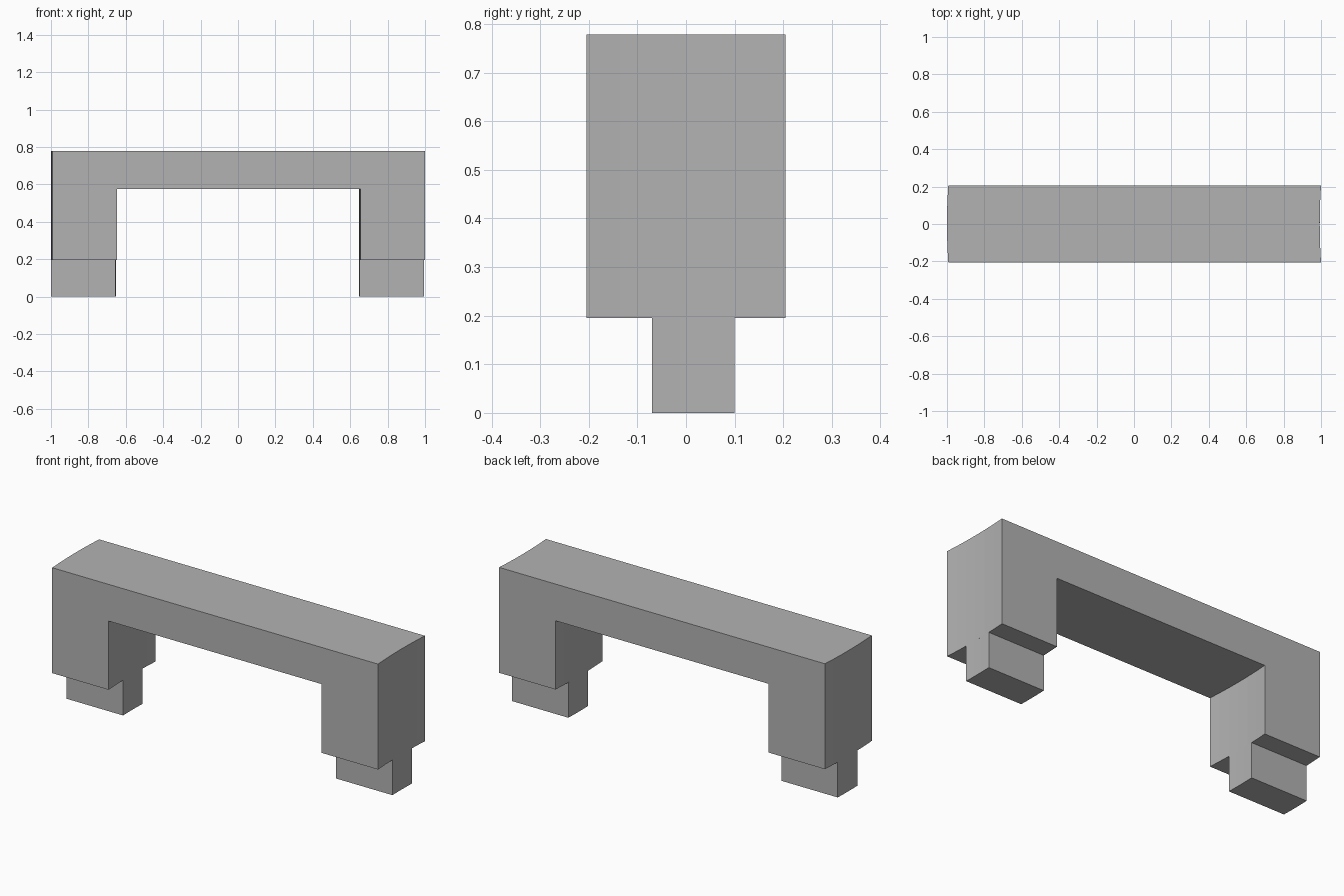
import bpy
import bmesh

cube = bpy.data.objects.get("Cube")
if cube:
    bpy.data.objects.remove(cube, do_unlink=True)

HALF_DEPTH = 0.205   # half of the depth along y
BOW = 0.007          # how far the end walls bow sideways at mid depth
OUTER, INNER = 0.9965, 0.6515
FOOT_TOP, BEAM_BOTTOM, TOP = 0.195, 0.575, 0.778

stone = bpy.data.materials.new("plain grey")
stone.use_nodes = True
grey = (0.45, 0.45, 0.45, 1)
stone.diffuse_color = grey
stone.node_tree.nodes["Principled BSDF"].inputs["Base Color"].default_value = grey


def bowed_prism(name, profile, y_front, y_back, steps):
    """Sweep an x-z profile along y, shifting x along a shallow arc."""
    bm = bmesh.new()
    rings = []
    for i in range(steps + 1):
        y = y_front + (y_back - y_front) * i / steps
        shift = BOW * ((y / HALF_DEPTH) ** 2 - 0.5)
        rings.append([bm.verts.new((x + shift, y, z)) for x, z in profile])
    bm.faces.new(rings[0])
    bm.faces.new(list(reversed(rings[-1])))
    n = len(profile)
    for a, b in zip(rings, rings[1:]):
        for j in range(n):
            k = (j + 1) % n
            bm.faces.new((a[j], b[j], b[k], a[k]))
    bmesh.ops.recalc_face_normals(bm, faces=bm.faces)
    mesh = bpy.data.meshes.new(name)
    bm.to_mesh(mesh)
    bm.free()
    mesh.materials.append(stone)
    obj = bpy.data.objects.new(name, mesh)
    bpy.context.collection.objects.link(obj)
    return obj


# Beam and both legs as one arch
half = [(INNER, BEAM_BOTTOM), (INNER, FOOT_TOP), (OUTER, FOOT_TOP), (OUTER, TOP)]
arch = half + [(-x, z) for x, z in reversed(half)]
bowed_prism("arch", arch, -HALF_DEPTH, HALF_DEPTH, 6)

# Narrow feet under the legs
for side, name in ((1, "left_foot"), (-1, "right_foot")):
    foot = [(side * INNER, 0), (side * OUTER, 0),
            (side * OUTER, FOOT_TOP), (side * INNER, FOOT_TOP)]
    bowed_prism(name, foot, -0.07, 0.10, 3)
